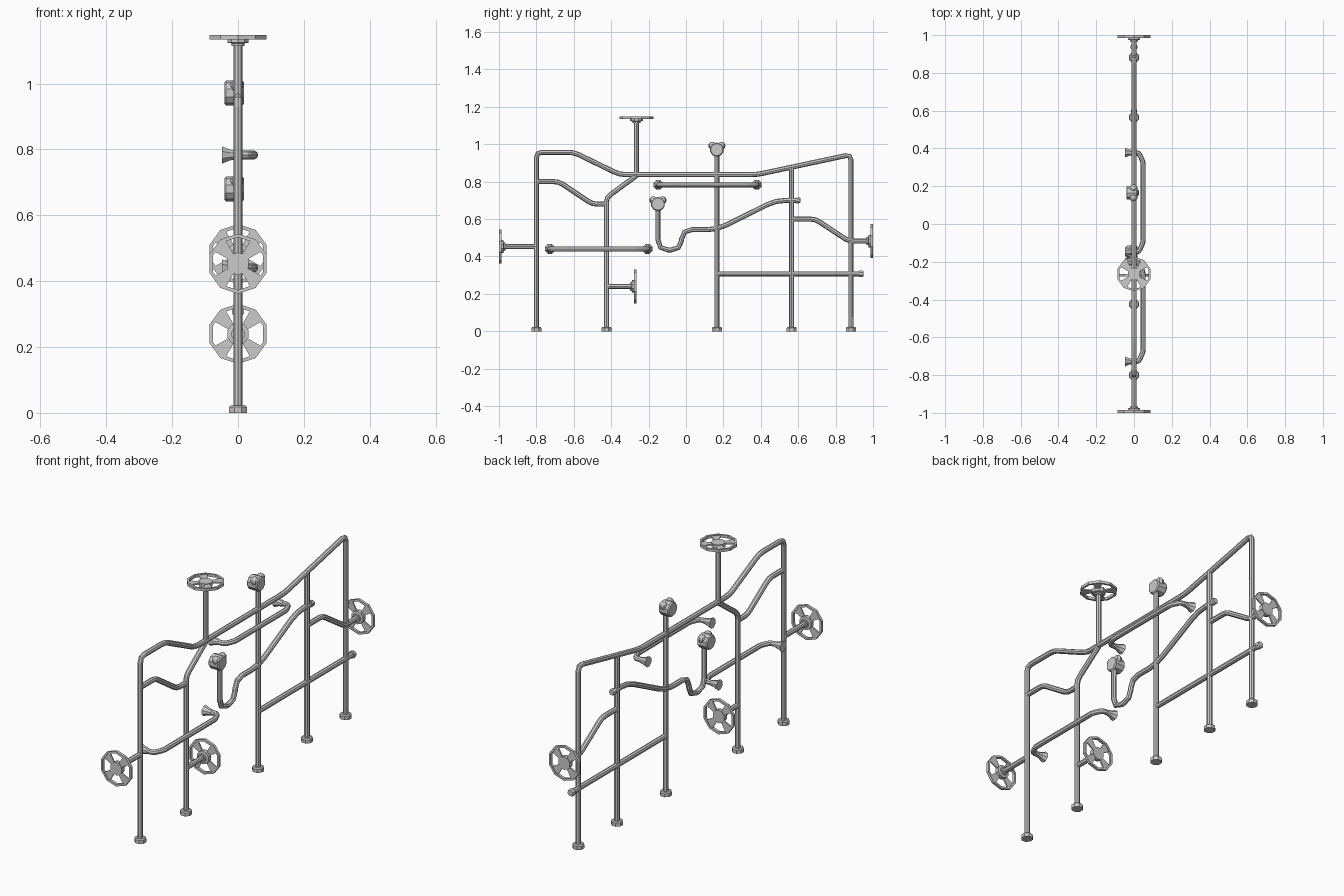
import bpy, bmesh, math
from mathutils import Vector, Matrix

if "Cube" in bpy.data.objects:
    bpy.data.objects.remove(bpy.data.objects["Cube"])

R = 0.0135  # pipe radius


def finish(bm, name):
    bmesh.ops.recalc_face_normals(bm, faces=bm.faces[:])
    me = bpy.data.meshes.new(name)
    bm.to_mesh(me)
    bm.free()
    ob = bpy.data.objects.new(name, me)
    bpy.context.collection.objects.link(ob)
    return ob


def frame(pos, axis):
    return Matrix.Translation(pos) @ Vector(axis).to_track_quat('Z', 'Y').to_matrix().to_4x4()


def lathe(bm, profile, sides, mat, closed=False):
    """Spin (radius, height) points round the local z axis."""
    rings = []
    for r, h in profile:
        rings.append([bm.verts.new(mat @ Vector((
            r * math.cos((i + .5) * math.tau / sides),
            r * math.sin((i + .5) * math.tau / sides), h))) for i in range(sides)])
    pairs = list(zip(rings, rings[1:]))
    if closed:
        pairs.append((rings[-1], rings[0]))
    else:
        bm.faces.new(rings[0])
        bm.faces.new(rings[-1])
    for a, b in pairs:
        for i in range(sides):
            j = (i + 1) % sides
            bm.faces.new((a[i], a[j], b[j], b[i]))


def fillet(points, r):
    """Replace inner corners with short bends."""
    pts = [Vector(p) for p in points]
    out = [pts[0]]
    for a, p, b in zip(pts, pts[1:], pts[2:]):
        d = min(r, (a - p).length * .45, (b - p).length * .45)
        s, e = p + (a - p).normalized() * d, p + (b - p).normalized() * d
        out += [s, (s + 2 * p + e) / 4, e]
    return out + [pts[-1]]


def pipe(name, points, bend=0.025):
    cu = bpy.data.curves.new(name, 'CURVE')
    cu.dimensions = '3D'
    cu.bevel_depth = R
    cu.bevel_resolution = 2
    cu.use_fill_caps = True
    pts = fillet(points, bend)
    sp = cu.splines.new('POLY')
    sp.points.add(len(pts) - 1)
    for q, p in zip(sp.points, pts):
        q.co = (*p, 1)
    sp.use_smooth = False
    ob = bpy.data.objects.new(name, cu)
    bpy.context.collection.objects.link(ob)
    bpy.ops.object.select_all(action='DESELECT')
    ob.select_set(True)
    bpy.context.view_layer.objects.active = ob
    bpy.ops.object.convert(target='MESH')


def flat_pipe(name, yz, bend=0.025):
    pipe(name, [(0, y, z) for y, z in yz], bend)


def wheel(name, pos, axis):
    """Valve wheel: outer face at pos, facing along axis."""
    bm = bmesh.new()
    m = frame(pos, axis)
    lathe(bm, [(.080, 0), (.091, 0), (.091, -.014), (.080, -.014)], 10, m, True)
    lathe(bm, [(.034, -.001), (.034, -.024), (.021, -.026), (.021, -.034)], 10, m)
    for k in range(4):
        rot = m @ Matrix.Rotation(math.pi / 4 + k * math.pi / 2, 4, 'Z')
        v = [bm.verts.new(rot @ Vector(c)) for h in (-.004, -.011) for c in
             ((.03, -.011, h), (.081, -.025, h), (.081, .025, h), (.03, .011, h))]
        for f in ((0, 1, 2, 3), (4, 5, 6, 7), (0, 1, 5, 4), (1, 2, 6, 5), (2, 3, 7, 6), (3, 0, 4, 7)):
            bm.faces.new([v[i] for i in f])
    finish(bm, name)


def gauge(name, y, z):
    """Round gauge body with two rounded knobs on top."""
    bm = bmesh.new()
    lathe(bm, [(.033, -.041), (.038, -.036), (.038, .013), (.033, .018)], 10,
          frame((0, y, z), (1, 0, 0)))
    for s in (-1, 1):
        bmesh.ops.create_uvsphere(bm, u_segments=8, v_segments=6, radius=.021,
                                  matrix=Matrix.Translation((-.003, y + s * .025, z + .021)))
    finish(bm, name)


# Main top pipe with both outer legs
flat_pipe("outer_frame_pipe", [(-.80, 0), (-.80, .957), (-.60, .957), (-.355, .838),
                               (.38, .838), (.882, .945), (.882, 0)], .03)
# Inner legs and branches
flat_pipe("second_leg_pipe", [(-.425, 0), (-.425, .715), (-.265, .832)])
flat_pipe("middle_leg_pipe", [(.165, 0), (.165, .95)])
flat_pipe("fourth_leg_pipe", [(.565, 0), (.565, .875)])
flat_pipe("left_branch_pipe", [(-.80, .80), (-.68, .80), (-.50, .68), (-.425, .68)])
flat_pipe("right_branch_pipe", [(.565, .60), (.69, .60), (.87, .482), (.97, .482)])
flat_pipe("trap_pipe", [(-.15, .66), (-.15, .435), (-.03, .435), (-.018, .543),
                        (.165, .543), (.48, .70), (.60, .70)], .055)
flat_pipe("low_cross_pipe", [(.165, .307), (.93, .307)])

# Valve stems and wheels
flat_pipe("top_valve_stem", [(-.265, .832), (-.265, 1.12)])
flat_pipe("left_valve_stem", [(-.80, .453), (-.975, .453)])
flat_pipe("low_valve_stem", [(-.425, .24), (-.29, .24)])
wheel("top_valve_wheel", (0, -.265, 1.148), (0, 0, 1))
wheel("left_valve_wheel", (0, -1, .453), (0, -1, 0))
wheel("low_valve_wheel", (0, -.265, .24), (0, 1, 0))
wheel("right_valve_wheel", (0, 1, .482), (0, 1, 0))

# Gauges
gauge("upper_gauge", .165, .971)
gauge("lower_gauge", -.15, .68)

# Feet
for i, y in enumerate((-.80, -.425, .165, .565, .882)):
    bm = bmesh.new()
    lathe(bm, [(.029, 0), (.029, .018), (.024, .023)], 8, Matrix.Translation((0, y, 0)))
    finish(bm, f"foot_{i + 1}")

# End caps on open pipe ends
for name, y, z, r in (("cross_pipe_cap", .928, .307, .019), ("trap_pipe_cap", .59, .70, .017)):
    bm = bmesh.new()
    lathe(bm, [(r, 0), (r, .015), (r * .8, .021)], 8, frame((0, y, z), (0, 1, 0)))
    finish(bm, name)

# Offset bypass rails with flared ends
for label, y0, y1, z in (("lower", -.728, -.205, .44), ("upper", -.148, .378, .783)):
    pipe(label + "_bypass_rail", [(-.03, y0, z), (.025, y0, z), (.048, y0 + .05, z),
                                  (.048, y1 - .05, z), (.025, y1, z), (-.03, y1, z)], .014)
    for end, y in (("front", y0), ("back", y1)):
        bm = bmesh.new()
        lathe(bm, [(.028, -.048), (.026, -.043), (.018, -.025), (.0145, -.005)], 8,
              frame((0, y, z), (1, 0, 0)))
        finish(bm, f"{label}_{end}_flare")
